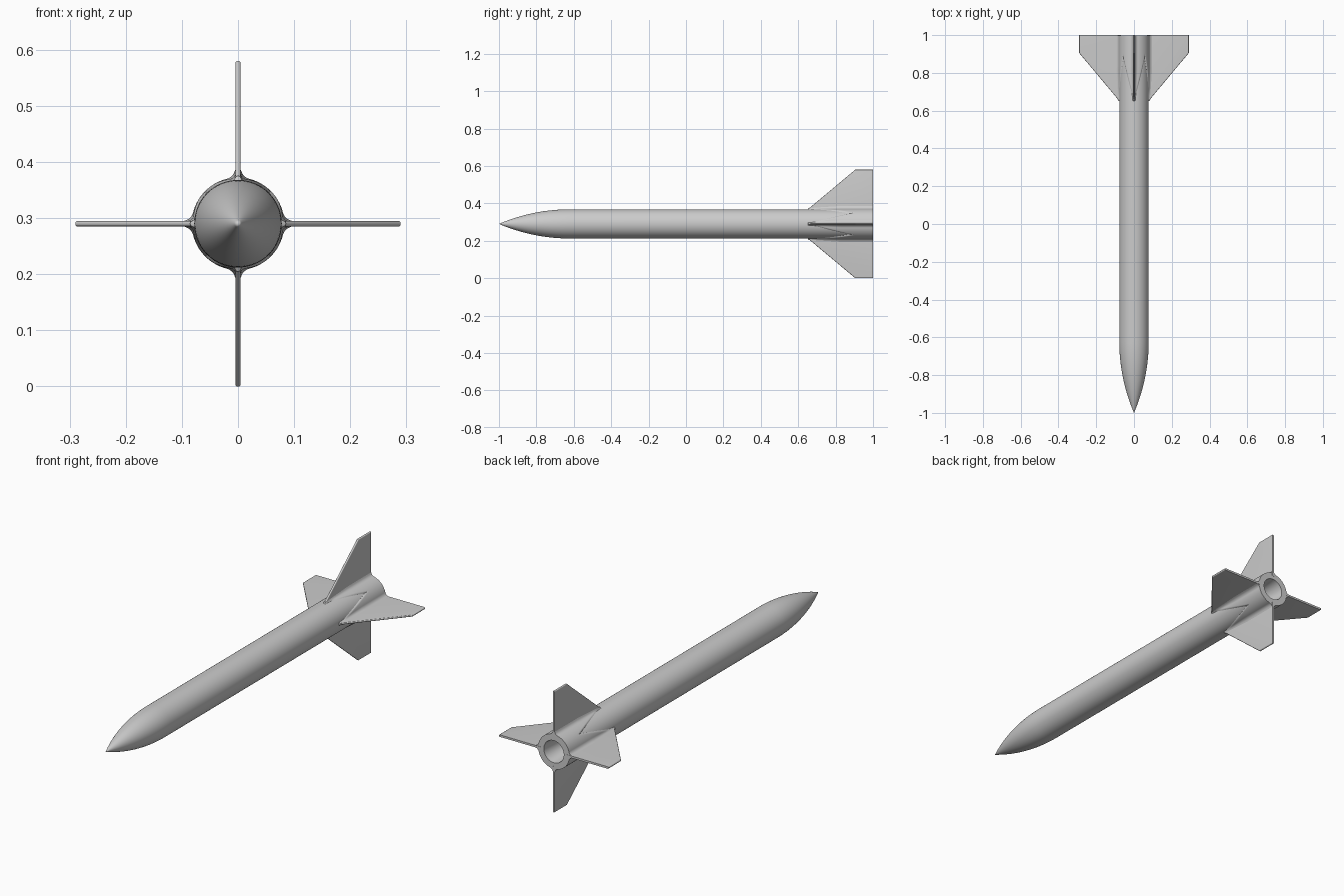
import bpy, bmesh, math
from mathutils import Matrix, Vector

if "Cube" in bpy.data.objects:
    bpy.data.objects.remove(bpy.data.objects["Cube"])

CZ = 0.29      # height of the long axis
R = 0.078      # body radius
TAIL = 0.999   # rear plane of body and fairing


def finish(name, bm, angle=35):
    bmesh.ops.recalc_face_normals(bm, faces=bm.faces)
    mesh = bpy.data.meshes.new(name)
    bm.to_mesh(mesh)
    bm.free()
    ob = bpy.data.objects.new(name, mesh)
    bpy.context.collection.objects.link(ob)
    bpy.ops.object.select_all(action='DESELECT')
    ob.select_set(True)
    bpy.context.view_layer.objects.active = ob
    bpy.ops.object.shade_smooth_by_angle(angle=math.radians(angle))
    return ob


def loft(name, rings, segs, cap_ends=False):
    """rings: list of (y, radius function of angle), joined in order."""
    bm = bmesh.new()
    loops = []
    for y, f in rings:
        loop = []
        for i in range(segs):
            a = 2 * math.pi * i / segs
            r = f(a)
            loop.append(bm.verts.new((r * math.cos(a), y, CZ + r * math.sin(a))))
        loops.append(loop)
    for p, q in zip(loops, loops[1:]):
        for i in range(segs):
            j = (i + 1) % segs
            bm.faces.new((p[i], p[j], q[j], q[i]))
    if cap_ends:
        bmesh.ops.remove_doubles(bm, verts=loops[0], dist=1e-6)
        bm.faces.new(loops[-1])
    return finish(name, bm)


# Body: ogive nose, straight tube, flat rear ring and recessed nozzle
L = 0.38
rho = (R * R + L * L) / (2 * R)
profile = []
for i in range(25):
    d = L * (1 - i / 24)
    profile.append((-1 + L - d, max(0.0, math.sqrt(rho * rho - d * d) + R - rho)))
profile += [(0.2, R), (TAIL, R), (TAIL, 0.053), (0.87, 0.04)]
loft("rocket_body", [(y, lambda a, r=r: r) for y, r in profile], 96, True)


# Tail fairing: widens from each fin root until neighbours meet, with fillets
def fairing_radius(y):
    t = (y - 0.655) / (TAIL - 0.655)
    spread = 0.06 + (math.pi / 4) * (y - 0.66) / 0.23
    fillet = 0.007 + 0.008 * min(1, 2 * t)

    def f(a):
        d = abs((a + math.pi / 4) % (math.pi / 2) - math.pi / 4)
        lift = max(0.0, min(1.0, (spread - d) / 0.08))
        r = R - 0.001 + 0.0055 * lift * min(1, 0.5 + t)
        s = max(0.0, R * d - 0.0045)
        if s < fillet:
            r += fillet - math.sqrt(fillet ** 2 - (fillet - s) ** 2)
        return r
    return f


stations = [0.655 + (TAIL - 0.655) * i / 40 for i in range(41)]
rings = [(0.65, lambda a: R - 0.002)]
rings += [(y, fairing_radius(y)) for y in stations]
rings += [(TAIL, lambda a: R - 0.001)]
loft("tail_fairing", rings, 288)

# Four swept fins with rounded leading and tip edges
outline = [(0.07, 0.66), (0.085, 0.66), (0.29, 0.905), (0.29, 1.0), (0.07, 1.0)]
for k, name in enumerate(("right_fin", "top_fin", "left_fin", "bottom_fin")):
    bm = bmesh.new()
    face = bm.faces.new([bm.verts.new((x, y, -0.0048)) for x, y in outline])
    ext = bmesh.ops.extrude_face_region(bm, geom=[face])
    verts = [v for v in ext["geom"] if isinstance(v, bmesh.types.BMVert)]
    bmesh.ops.translate(bm, verts=verts, vec=Vector((0, 0, 0.0096)))
    edges = []
    for e in bm.edges:
        a, b = e.verts
        flat = abs(a.co.z - b.co.z) < 1e-5
        mid = (a.co + b.co) / 2
        if flat and (mid.x > 0.28 or (0.1 < mid.x and mid.y < 0.95)):
            edges.append(e)
    bmesh.ops.bevel(bm, geom=edges, offset=0.004, segments=4, profile=0.5,
                    affect='EDGES', clamp_overlap=True)
    turn = Matrix.Translation((0, 0, CZ)) @ Matrix.Rotation(-k * math.pi / 2, 4, 'Y')
    bmesh.ops.transform(bm, matrix=turn, verts=bm.verts)
    finish(name, bm, 30)
